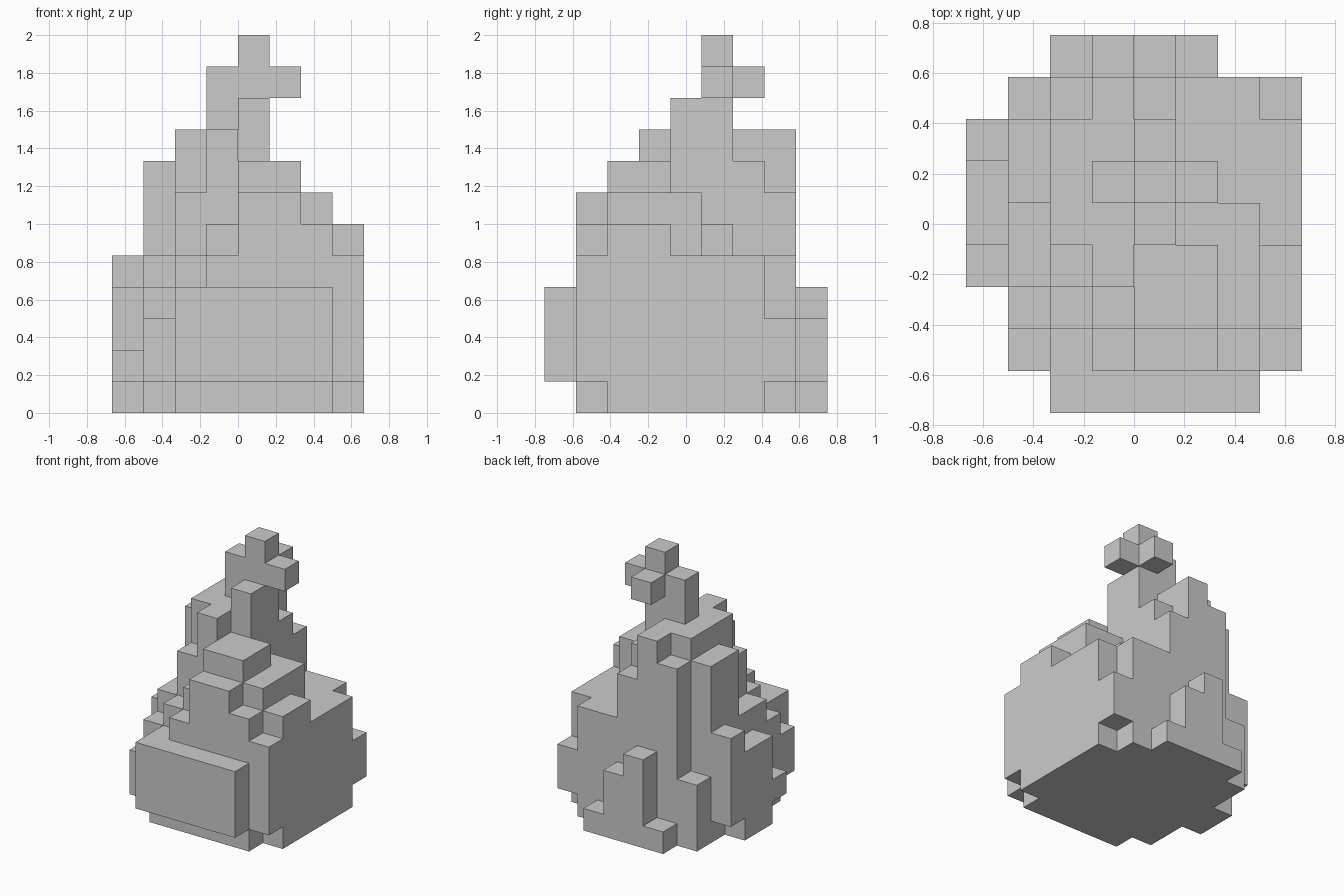
import bpy, bmesh
from mathutils import Vector

if "Cube" in bpy.data.objects:
    bpy.data.objects.remove(bpy.data.objects["Cube"])

U = 1 / 6                      # edge of one block
ORIGIN = Vector((-4 * U, -4.5 * U, 0))

# Column heights in blocks: one row per y step (front to back), x left to right
HEIGHTS = [
    "00444440",
    "03457765",
    "04568876",
    "25798876",
    "4599A775",
    "489BC655",
    "58998555",
    "03897553",
    "00143100",
]
# Columns whose lowest block is missing (overhanging the foot)
RAISED = {(i, 0) for i in range(2, 7)} | {(1, 1), (7, 1), (7, 7), (0, 3), (0, 6)}

blocks = set()
for j, row in enumerate(HEIGHTS):
    for i, h in enumerate(row):
        for k in range(1 if (i, j) in RAISED else 0, int(h, 16)):
            blocks.add((i, j, k))
# Floating arms of the tip
blocks |= {(5, 5, 10), (4, 6, 10)}

AXES = [Vector((1, 0, 0)), Vector((0, 1, 0)), Vector((0, 0, 1))]


def build_part(name, low, high):
    """Skin the exposed faces of the blocks in layers low..high-1."""
    bm = bmesh.new()
    for cell in (b for b in blocks if low <= b[2] < high):
        for a in range(3):
            u, v = AXES[(a + 1) % 3], AXES[(a + 2) % 3]
            for side in (0, 1):
                other = list(cell)
                other[a] += 1 if side else -1
                if tuple(other) in blocks:
                    continue
                p = Vector(cell) + AXES[a] * side
                quad = [p, p + u, p + u + v, p + v]
                if not side:
                    quad.reverse()
                bm.faces.new([bm.verts.new(q * U + ORIGIN) for q in quad])
    bmesh.ops.remove_doubles(bm, verts=bm.verts, dist=1e-4)
    mesh = bpy.data.meshes.new(name)
    bm.to_mesh(mesh)
    bm.free()
    obj = bpy.data.objects.new(name, mesh)
    bpy.context.collection.objects.link(obj)


build_part("foot", 0, 1)
build_part("round_body", 1, 5)
build_part("stepped_shoulder", 5, 9)
build_part("spire_tip", 9, 12)
